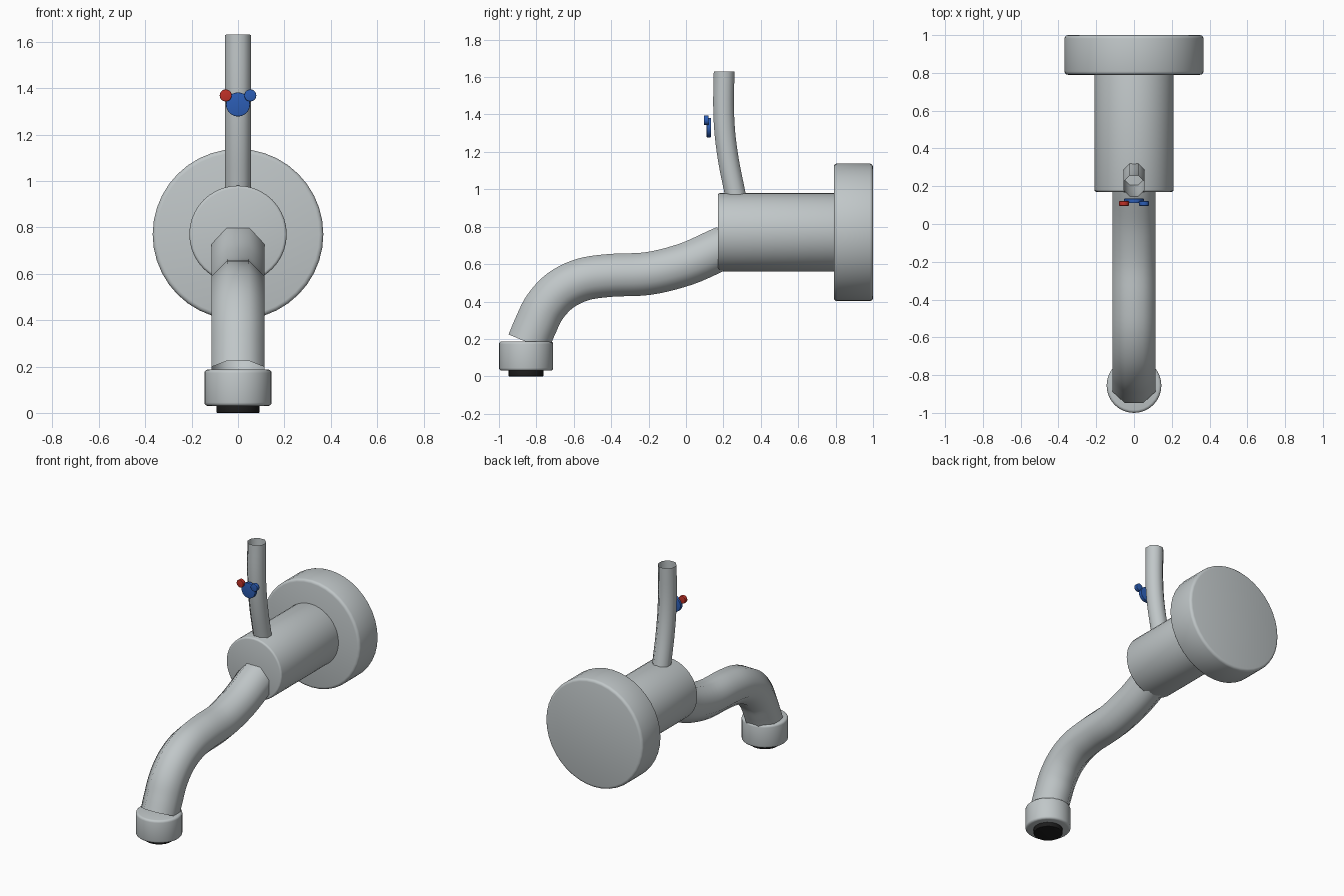
import bpy, bmesh, math
from mathutils import Vector, Matrix

if "Cube" in bpy.data.objects:
    bpy.data.objects.remove(bpy.data.objects["Cube"])


def material(name, rgb):
    m = bpy.data.materials.new(name)
    m.diffuse_color = (*rgb, 1)
    m.use_nodes = True
    m.node_tree.nodes["Principled BSDF"].inputs["Base Color"].default_value = m.diffuse_color
    return m


CHROME = material("chrome_grey", (0.53, 0.57, 0.58))
BLACK = material("black_rubber", (0.012, 0.012, 0.012))
BLUE = material("cold_blue", (0.025, 0.11, 0.46))
RED = material("hot_red", (0.52, 0.03, 0.02))


def add_object(name, bm, mat):
    bmesh.ops.recalc_face_normals(bm, faces=bm.faces)
    mesh = bpy.data.meshes.new(name)
    bm.to_mesh(mesh)
    bm.free()
    mesh.materials.append(mat)
    ob = bpy.data.objects.new(name, mesh)
    bpy.context.collection.objects.link(ob)
    return ob


def cylinder(name, start, end, radius, mat, sides=32, bevel=0.0):
    """Capped cylinder between two points, with softened rims."""
    a, b = Vector(start), Vector(end)
    axis = b - a
    bm = bmesh.new()
    rot = Matrix.Translation((a + b) / 2) @ axis.to_track_quat('Z', 'Y').to_matrix().to_4x4()
    bmesh.ops.create_cone(bm, cap_ends=True, segments=sides, radius1=radius,
                          radius2=radius, depth=axis.length, matrix=rot)
    if bevel:
        rims = [e for e in bm.edges if any(len(f.verts) > 4 for f in e.link_faces)]
        bmesh.ops.bevel(bm, geom=rims, offset=bevel, segments=3, profile=0.5, affect='EDGES')
    ob = add_object(name, bm, mat)
    bpy.ops.object.select_all(action='DESELECT')
    ob.select_set(True)
    bpy.context.view_layer.objects.active = ob
    bpy.ops.object.shade_smooth_by_angle(angle=math.radians(40))
    return ob


def spline(points, steps=5):
    """Catmull-Rom samples through (y, z) points."""
    p = [Vector(q) for q in points]
    p = [2 * p[0] - p[1]] + p + [2 * p[-1] - p[-2]]
    out = []
    for a, b, c, d in zip(p, p[1:], p[2:], p[3:]):
        for i in range(steps):
            t = i / steps
            out.append(0.5 * (2 * b + (c - a) * t + (2 * a - 5 * b + 4 * c - d) * t ** 2
                              + (3 * b - a - 3 * c + d) * t ** 3))
    return out + [p[-2]]


def tube(name, points, radius, mat, sides=8):
    """Open, smooth-shaded tube along a path in the y-z plane."""
    path = spline(points)
    bm = bmesh.new()
    rings = []
    for i, c in enumerate(path):
        t = (path[min(i + 1, len(path) - 1)] - path[max(i - 1, 0)]).normalized()
        n = Vector((-t.y, t.x))
        ring = []
        for k in range(sides):
            a = 2 * math.pi * (k + 0.5) / sides
            off = c + n * radius * math.sin(a)
            ring.append(bm.verts.new((radius * math.cos(a), off.x, off.y)))
        rings.append(ring)
    for r, s in zip(rings, rings[1:]):
        for k in range(sides):
            j = (k + 1) % sides
            bm.faces.new((r[k], r[j], s[j], s[k])).smooth = True
    return add_object(name, bm, mat)


# Wall flange and valve body
cylinder("wall_flange", (0, 0.79, 0.77), (0, 1.0, 0.77), 0.368, CHROME, 40, 0.018)
cylinder("valve_body", (0, 0.17, 0.77), (0, 0.80, 0.77), 0.21, CHROME, 40, 0.012)

# Curved spout
tube("spout", [(0.21, 0.692), (0.17, 0.675), (0.0, 0.60), (-0.2, 0.55), (-0.4, 0.54),
               (-0.55, 0.518), (-0.67, 0.46), (-0.755, 0.37), (-0.805, 0.27),
               (-0.843, 0.18)], 0.124, CHROME)

# Nozzle with dark outlet
cylinder("nozzle", (0, -0.855, 0.03), (0, -0.855, 0.187), 0.145, CHROME, 32, 0.015)
cylinder("outlet", (0, -0.855, 0.0), (0, -0.855, 0.04), 0.093, BLACK, 32, 0.004)

# Lever handle, open at the top
tube("lever", [(0.275, 0.92), (0.258, 1.0), (0.228, 1.15), (0.208, 1.3),
               (0.201, 1.45), (0.204, 1.63)], 0.06, CHROME)

# Temperature marker: a disc with a hot and a cold dot
cylinder("marker_disc", (0, 0.11, 1.33), (0, 0.134, 1.33), 0.052, BLUE, 24, 0.003)
for name, x, mat in (("hot_dot", -0.053, RED), ("cold_dot", 0.053, BLUE)):
    cylinder(name, (x, 0.096, 1.369), (x, 0.121, 1.369), 0.026, mat, 20, 0.003)
